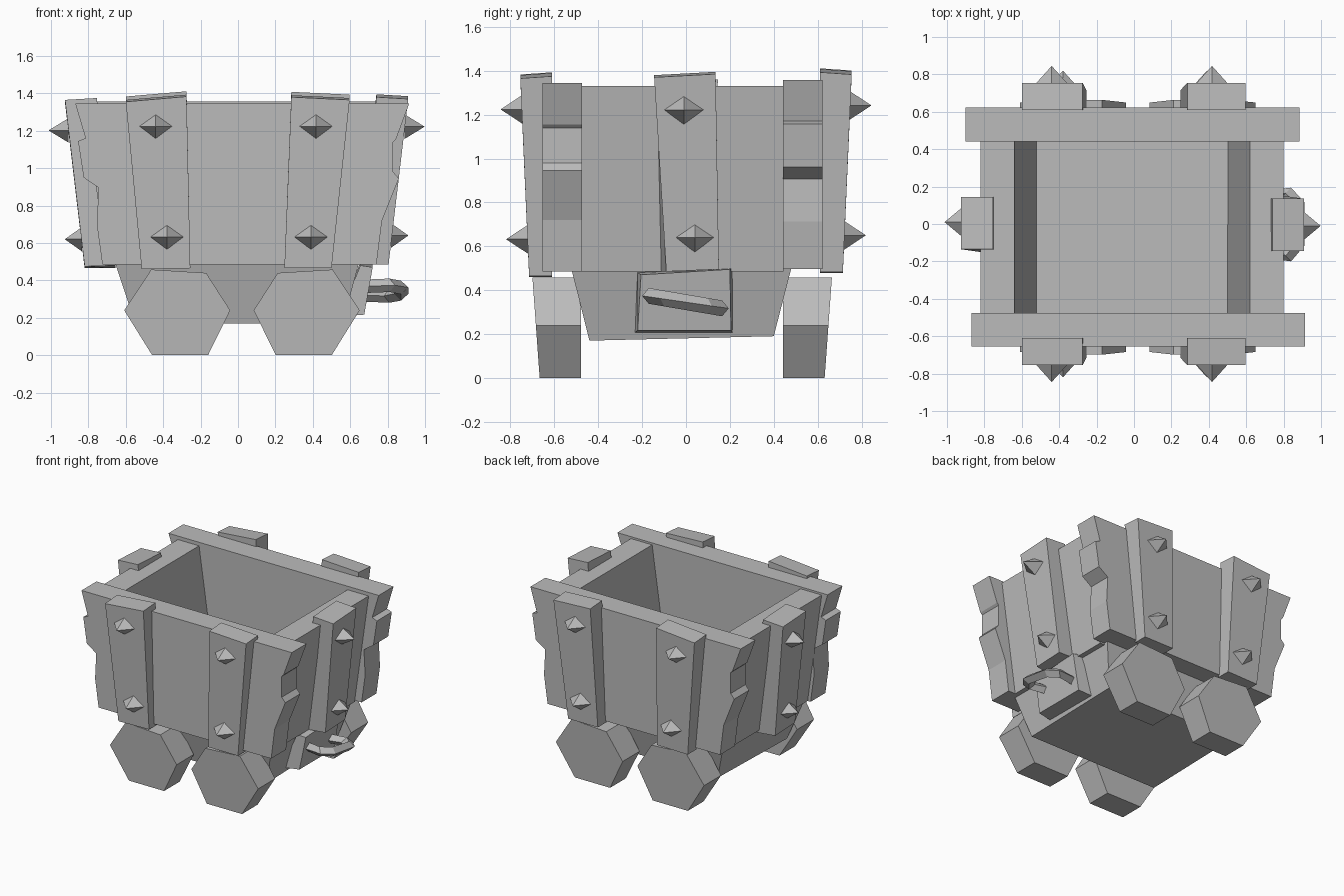
import bpy, bmesh
from math import pi
from mathutils import Vector, Matrix

cube = bpy.data.objects.get("Cube")
if cube:
    bpy.data.objects.remove(cube)

grey = bpy.data.materials.new("stone grey")
grey.use_nodes = True
COLOUR = (0.5, 0.5, 0.5, 1)
grey.diffuse_color = COLOUR
grey.node_tree.nodes["Principled BSDF"].inputs["Base Color"].default_value = COLOUR

MIRROR_Y = Matrix.Diagonal((1, -1, 1, 1))
TURN = Matrix.Rotation(pi, 4, 'Z')


def shift(x, y, z):
    return Matrix.Translation((x, y, z))


def finish(name, bm, matrix=None):
    if matrix:
        bm.transform(matrix)
    bmesh.ops.recalc_face_normals(bm, faces=bm.faces)
    mesh = bpy.data.meshes.new(name)
    bm.to_mesh(mesh)
    bm.free()
    mesh.materials.append(grey)
    obj = bpy.data.objects.new(name, mesh)
    bpy.context.collection.objects.link(obj)
    return obj


def loft(name, rings, matrix=None):
    """Skin a row of equal rings and cap both ends."""
    bm = bmesh.new()
    rows = [[bm.verts.new(p) for p in ring] for ring in rings]
    n = len(rows[0])
    for a, b in zip(rows, rows[1:]):
        for i in range(n):
            j = (i + 1) % n
            bm.faces.new((a[i], a[j], b[j], b[i]))
    bm.faces.new(rows[0])
    bm.faces.new(rows[-1])
    return finish(name, bm, matrix)


def stud(name, base, out, matrix=None):
    """Diamond pyramid pointing along the horizontal direction out."""
    base, out = Vector(base), Vector(out)
    side = Vector((0, 0, 1)).cross(out.normalized()) * 0.09
    up = Vector((0, 0, 0.066))
    ring = [base + side, base + up, base - side, base - up]
    bm = bmesh.new()
    vs = [bm.verts.new(p) for p in ring]
    tip = bm.verts.new(base + out)
    bm.faces.new(vs)
    for i in range(4):
        bm.faces.new((vs[i], vs[(i + 1) % 4], tip))
    return finish(name, bm, matrix)


# Chipped end panels, the rear one being the front one turned round
left_edge = [(-0.87, 1.345), (-0.815, 1.16), (-0.855, 1.145), (-0.825, 0.95),
             (-0.745, 0.895), (-0.755, 0.7), (-0.725, 0.485)]
right_edge = [(0.74, 0.485), (0.77, 0.72), (0.86, 0.945), (0.83, 0.98),
              (0.83, 1.14), (0.845, 1.155), (0.915, 1.345)]
outline = left_edge + right_edge
panel = [[(x, y, z) for x, z in outline] for y in (-0.655, -0.475)]
loft("front_panel", panel)
loft("back_panel", panel, shift(0.015, -0.033, 0.012) @ TURN)

# Leaning side walls
for name, s, off in (("left_wall", 1, -0.01), ("right_wall", -1, -0.01)):
    rings = [[(s * 0.81 + off, y, 1.33), (s * 0.63 + off, y, 1.33),
              (s * 0.51 + off, y, 0.485), (s * 0.69 + off, y, 0.485)]
             for y in (-0.48, 0.445)]
    loft(name, rings)

# Tapered underbody
loft("underbody", [
    [(-0.655, -0.52, 0.487), (0.645, -0.52, 0.487), (0.645, 0.48, 0.5), (-0.655, 0.48, 0.5)],
    [(-0.55, -0.44, 0.17), (0.56, -0.44, 0.17), (0.56, 0.4, 0.19), (-0.55, 0.4, 0.19)]])

# Straps and studs on the two ends: top and bottom spans in x
straps = {"right": ((-0.6, 1.365), (-0.275, 1.393), (-0.255, 0.465), (-0.515, 0.46)),
          "left": ((0.285, 1.39), (0.597, 1.375), (0.5, 0.465), (0.248, 0.465))}
stud_x = {"right": (-0.44, -0.38), "left": (0.417, 0.39)}
for end, m in (("front", None), ("back", shift(0, 0, 0.018) @ MIRROR_Y)):
    for side, corners in straps.items():
        outer = [(x, -0.755 if z > 1 else -0.715, z - 0.01 * (z > 1)) for x, z in corners]
        inner = [(x, -0.61, z) for x, z in corners]
        loft(f"{end}_{side}_strap", [outer, inner], m)
        top_x, low_x = stud_x[side]
        stud(f"{end}_{side}_upper_stud", (top_x, -0.745, 1.224), (0, -0.1, 0), m)
        stud(f"{end}_{side}_lower_stud", (low_x, -0.72, 0.632), (0, -0.1, 0), m)

# Straps and studs on the two side walls
side_strap = [[(0.91, -0.145, 1.37), (0.91, 0.135, 1.385), (0.805, 0.15, 0.495), (0.805, -0.09, 0.485)],
              [(0.74, -0.145, 1.38), (0.74, 0.135, 1.395), (0.64, 0.15, 0.5), (0.64, -0.12, 0.485)]]
for side, m in (("left", None), ("right", shift(-0.015, 0, -0.02) @ TURN)):
    loft(f"{side}_side_strap", side_strap, m)
    stud(f"{side}_upper_stud", (0.89, -0.01, 1.222), (0.108, 0, 0), m)
    stud(f"{side}_lower_stud", (0.818, 0.04, 0.64), (0.093, 0, 0), m)

# Six-sided wheels, leaning outwards at the top
wheel = [(-0.275, 0.24), (-0.135, 0.458), (0.15, 0.44), (0.275, 0.24), (0.16, 0), (-0.13, 0)]
for end, m in (("front", None), ("back", shift(0, -0.035, 0) @ MIRROR_Y)):
    for side, cx, flip in (("right", -0.325, 1), ("left", 0.367, -1)):
        outer = [(cx + flip * x * 1.03, -0.667 - 0.072 * z, z) for x, z in wheel]
        inner = [(cx + flip * x * 1.03, -0.478, z) for x, z in wheel]
        loft(f"{end}_{side}_wheel", [outer, inner], m)

# Coupling plate with a slightly narrower outer face
loft("coupling_plate", [
    [(0.72, -0.205, 0.47), (0.72, 0.2, 0.495), (0.675, 0.205, 0.217), (0.675, -0.22, 0.217)],
    [(0.655, -0.22, 0.48), (0.655, 0.21, 0.5), (0.54, 0.215, 0.205), (0.54, -0.235, 0.205)]])

# Bent coupling handle with a diamond section
path = [(0.64, 0.13), (0.81, 0.165), (0.872, 0.1), (0.872, -0.1), (0.81, -0.17), (0.64, -0.13)]
centre = Vector((0.64, 0, 0))
rings = []
for i, (x, y) in enumerate(path):
    ends = i in (0, len(path) - 1)
    c = Vector((x, y, 0.345 - 0.17 * y))
    out = Vector((0, y, 0)) if ends else Vector((x, y, 0)) - centre
    out = out.normalized() * 0.042
    up = Vector((0, 0, 0.036))
    rings.append([c + out, c + up, c - out, c - up])
loft("coupling_handle", rings)
